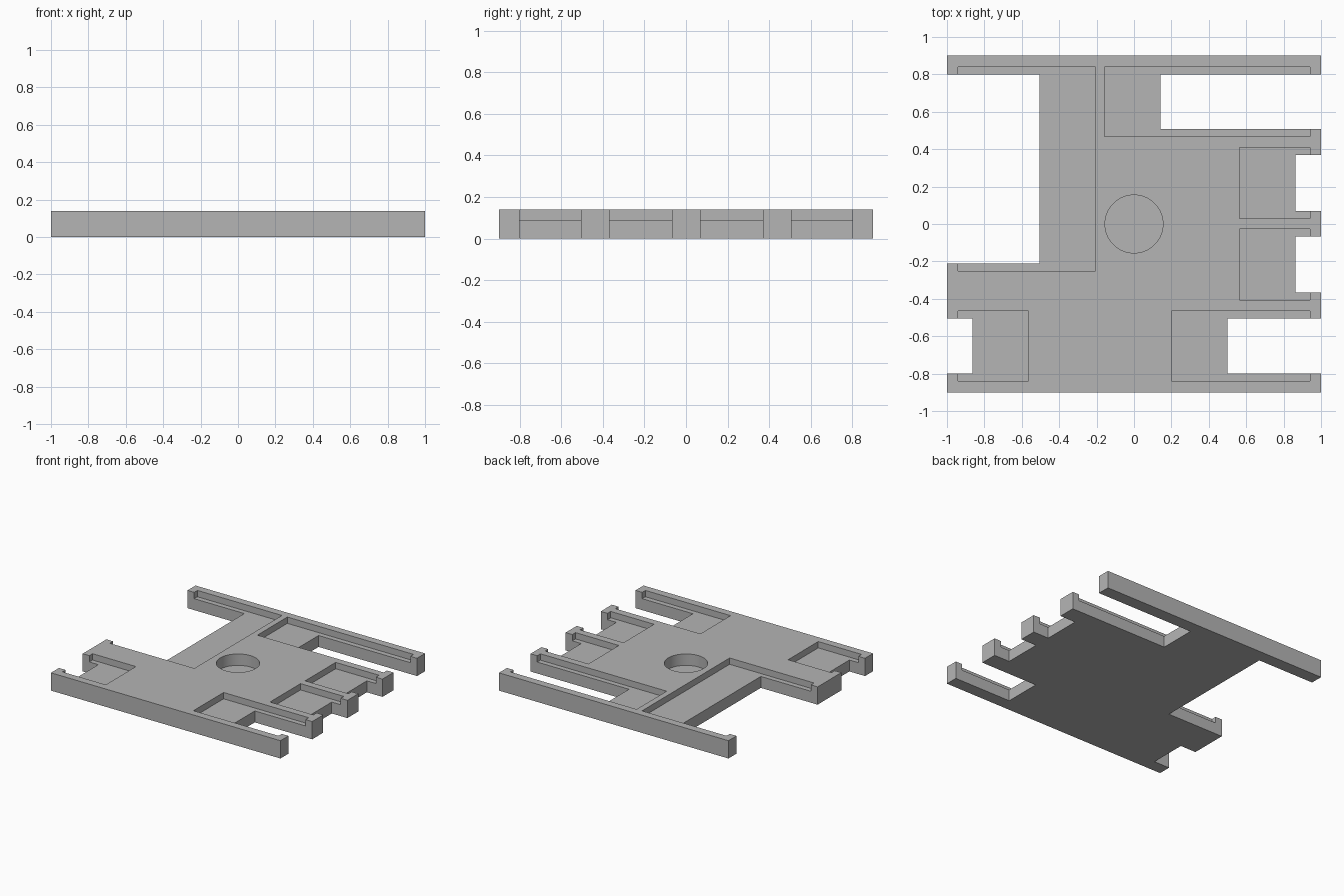
import bpy

cube = bpy.data.objects.get("Cube")
if cube:
    bpy.data.objects.remove(cube, do_unlink=True)

HEIGHT, POCKET_FLOOR, HOLE_FLOOR = 0.14, 0.09, 0.05
HALF_X, HALF_Y = 1.0, 0.9

grey = bpy.data.materials.new("plain grey")
grey.use_nodes = True
colour = (0.46, 0.46, 0.46, 1)
grey.diffuse_color = colour
grey.node_tree.nodes["Principled BSDF"].inputs["Base Color"].default_value = colour


def box(name, x0, x1, y0, y1, z0, z1):
    bpy.ops.mesh.primitive_cube_add(
        size=1, location=((x0 + x1) / 2, (y0 + y1) / 2, (z0 + z1) / 2))
    ob = bpy.context.object
    ob.name = name
    ob.scale = (abs(x1 - x0), y1 - y0, z1 - z0)
    bpy.ops.object.transform_apply(location=True, rotation=False, scale=True)
    return ob


def carve(target, cutter):
    cutter.hide_render = True
    mod = target.modifiers.new("carve", 'BOOLEAN')
    mod.operation = 'DIFFERENCE'
    mod.solver = 'EXACT'
    mod.object = cutter
    bpy.context.view_layer.objects.active = target
    bpy.ops.object.modifier_apply(modifier=mod.name)
    bpy.data.objects.remove(cutter, do_unlink=True)


# Main slab
plate = box("slotted_plate", -HALF_X, HALF_X, -HALF_Y, HALF_Y, 0, HEIGHT)
plate.data.materials.append(grey)

# Edge slots: side, inner end, low y, high y
slots = [
    (-1, 0.505, -0.21, 0.80),
    (-1, 0.864, -0.80, -0.505),
    (1, 0.142, 0.507, 0.80),
    (1, 0.864, 0.07, 0.37),
    (1, 0.864, -0.367, -0.067),
    (1, 0.50, -0.80, -0.505),
]
for side, inner, y0, y1 in slots:
    # Through slot, open at the plate edge
    carve(plate, box("slot_cutter", side * inner, side * 1.2, y0, y1, -0.2, 0.4))
    # Wider shallow pocket around it, closed by a lip at the edge
    carve(plate, box("pocket_cutter", side * (inner - 0.3), side * 0.942,
                     y0 - 0.04, y1 + 0.04, POCKET_FLOOR, 0.4))

# Round blind hole in the middle
bpy.ops.mesh.primitive_cylinder_add(vertices=64, radius=0.155, depth=0.4,
                                    location=(0, 0, HOLE_FLOOR + 0.2))
carve(plate, bpy.context.object)

bpy.ops.object.select_all(action='DESELECT')
plate.select_set(True)
bpy.context.view_layer.objects.active = plate
bpy.ops.object.shade_smooth_by_angle()
